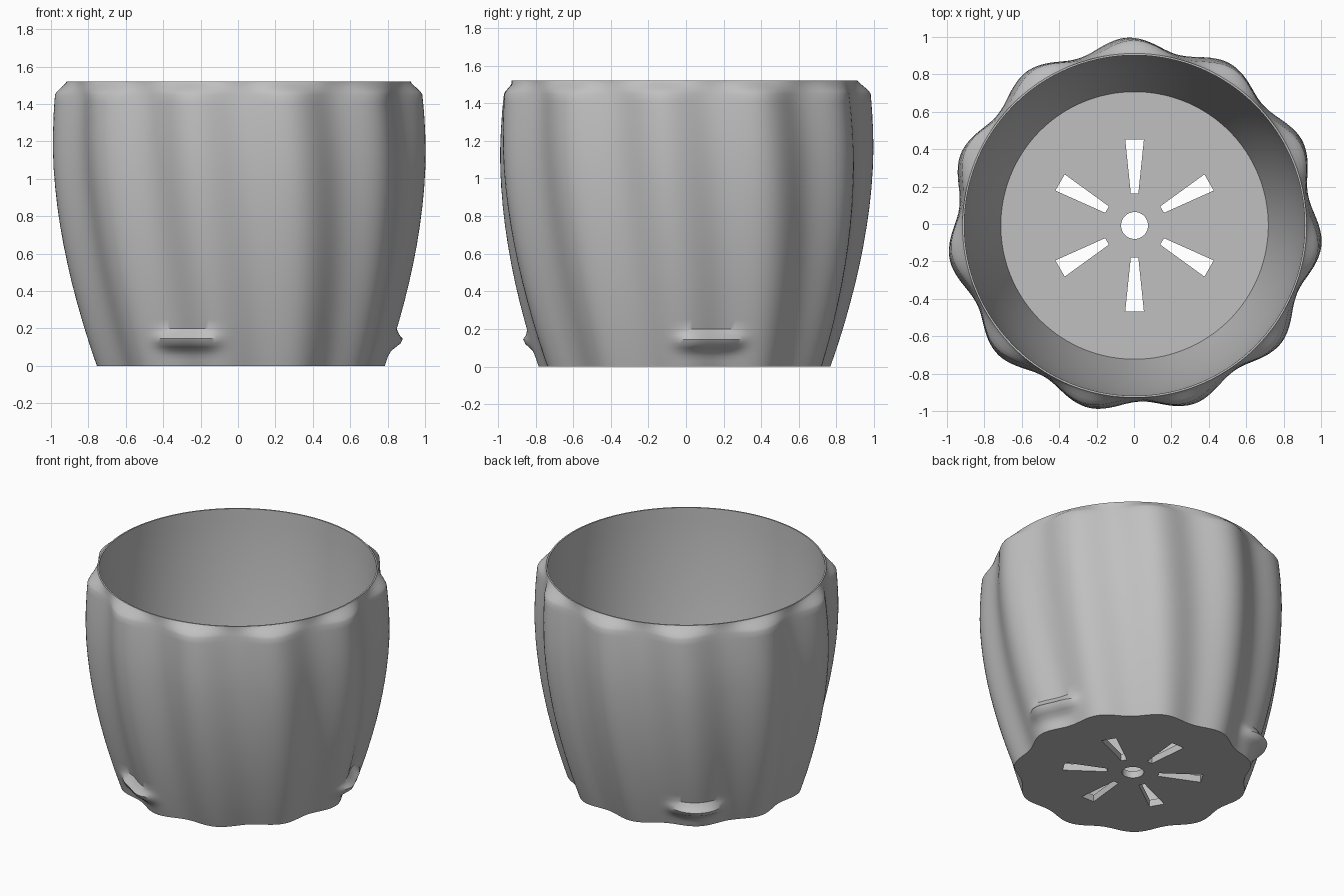
import bpy
import bmesh
from math import sin, cos, pi, radians, exp

cube = bpy.data.objects.get("Cube")
if cube:
    bpy.data.objects.remove(cube, do_unlink=True)

HEIGHT = 1.52
LOBES = 11
SEGMENTS = 264
RIM, INNER_RIM, FLOOR_RADIUS, FLOOR_Z = 0.92, 0.91, 0.715, 0.05
TWIST = radians(8.2)
CENTRE = (0.003, -0.008)
GRIPS = [radians(a) for a in (-110, 10, 130)]

grey = bpy.data.materials.new("plain grey")
grey.use_nodes = True
grey.diffuse_color = (0.53, 0.53, 0.53, 1)
grey.node_tree.nodes["Principled BSDF"].inputs["Base Color"].default_value = (0.53, 0.53, 0.53, 1)


def ramp(x, points):
    """Piecewise linear lookup."""
    for (x0, y0), (x1, y1) in zip(points, points[1:]):
        if x <= x1:
            return y0 + (y1 - y0) * max(0, x - x0) / (x1 - x0)
    return points[-1][1]


GRIP_PROFILE = [(0.055, 0), (0.08, 0.012), (0.1, 0.035), (0.12, 0.058),
                (0.145, 0.062), (0.165, 0.035), (0.18, 0.018), (0.2, 0)]
SHOULDER = [(1.45, 0), (1.465, 0.12), (1.485, 0.42), (1.505, 0.78), (1.515, 0.94), (HEIGHT, 1)]


def outer_radius(angle, z):
    # Bellied profile along the lobe crests
    if z < 1.15:
        crest = 1.005 - 0.223 * ((1.15 - z) / 1.15) ** 1.8
    else:
        crest = 1.005 - 0.015 * ((z - 1.15) / 0.3) ** 2
    # Gently twisting lobes
    depth = 0.045 + 0.018 * min(z, 1)
    phase = LOBES * (angle - TWIST * (1 - z / HEIGHT) - pi / 2)
    r = crest - depth * (1 - cos(phase)) / 2
    # Finger grips near the foot
    for g in GRIPS:
        d = (angle - g + pi) % (2 * pi) - pi
        r += ramp(z, GRIP_PROFILE) * exp(-(d / radians(12)) ** 4)
    # Shoulder closes to the round rim
    t = ramp(z, SHOULDER)
    return r * (1 - t) + RIM * t


def inner_radius(z):
    t = (z - FLOOR_Z) / (HEIGHT - FLOOR_Z)
    return FLOOR_RADIUS + (INNER_RIM - FLOOR_RADIUS) * (1 - (1 - t) ** 1.8)


def ring(bm, z, radius):
    angles = [2 * pi * i / SEGMENTS for i in range(SEGMENTS)]
    return [bm.verts.new((CENTRE[0] + radius(a) * cos(a), CENTRE[1] + radius(a) * sin(a), z))
            for a in angles]


def finish(bm, name):
    bmesh.ops.recalc_face_normals(bm, faces=bm.faces)
    mesh = bpy.data.meshes.new(name)
    bm.to_mesh(mesh)
    bm.free()
    obj = bpy.data.objects.new(name, mesh)
    bpy.context.collection.objects.link(obj)
    mesh.materials.append(grey)
    return obj


# Pot: outer wall, rim, inner wall, floor and underside
bm = bmesh.new()
levels = [0, 0.03] + [z for z, _ in GRIP_PROFILE] + [0.25 + 0.1 * i for i in range(12)]
levels += [1.41] + [z for z, _ in SHOULDER]
rings = [ring(bm, z, lambda a, z=z: outer_radius(a, z)) for z in levels]
steps = 14
for i in range(steps + 1):
    z = HEIGHT + (FLOOR_Z - HEIGHT) * i / steps
    rings.append(ring(bm, z, lambda a, z=z: inner_radius(z)))
for low, high in zip(rings, rings[1:]):
    for i in range(SEGMENTS):
        j = (i + 1) % SEGMENTS
        bm.faces.new((low[i], low[j], high[j], high[i]))
bm.faces.new(rings[0])
bm.faces.new(rings[-1])
pot = finish(bm, "pot")

# Drain cutters: a round hole and six tapered slots
bm = bmesh.new()


def prism(outline):
    bottom, top = [[bm.verts.new((CENTRE[0] + x, CENTRE[1] + y, z)) for x, y in outline]
                   for z in (-0.1, 0.2)]
    bm.faces.new(bottom)
    bm.faces.new(top)
    for i in range(len(outline)):
        j = (i + 1) % len(outline)
        bm.faces.new((bottom[i], bottom[j], top[j], top[i]))


prism([(0.072 * cos(2 * pi * i / 48), 0.072 * sin(2 * pi * i / 48)) for i in range(48)])
for k in range(6):
    a = pi / 2 + k * pi / 3
    slot = [(0.17, -0.02), (0.46, -0.05), (0.46, 0.05), (0.17, 0.02)]
    prism([(u * cos(a) - v * sin(a), u * sin(a) + v * cos(a)) for u, v in slot])
cutter = finish(bm, "drain_cutter")
cutter.hide_render = True

# Cut the drain holes, then shade
cut = pot.modifiers.new("drain_holes", "BOOLEAN")
cut.operation = "DIFFERENCE"
cut.solver = "EXACT"
cut.object = cutter
bpy.ops.object.select_all(action="DESELECT")
pot.select_set(True)
bpy.context.view_layer.objects.active = pot
bpy.ops.object.modifier_apply(modifier=cut.name)
bpy.data.objects.remove(cutter, do_unlink=True)
bpy.ops.object.shade_smooth_by_angle(angle=radians(35))
